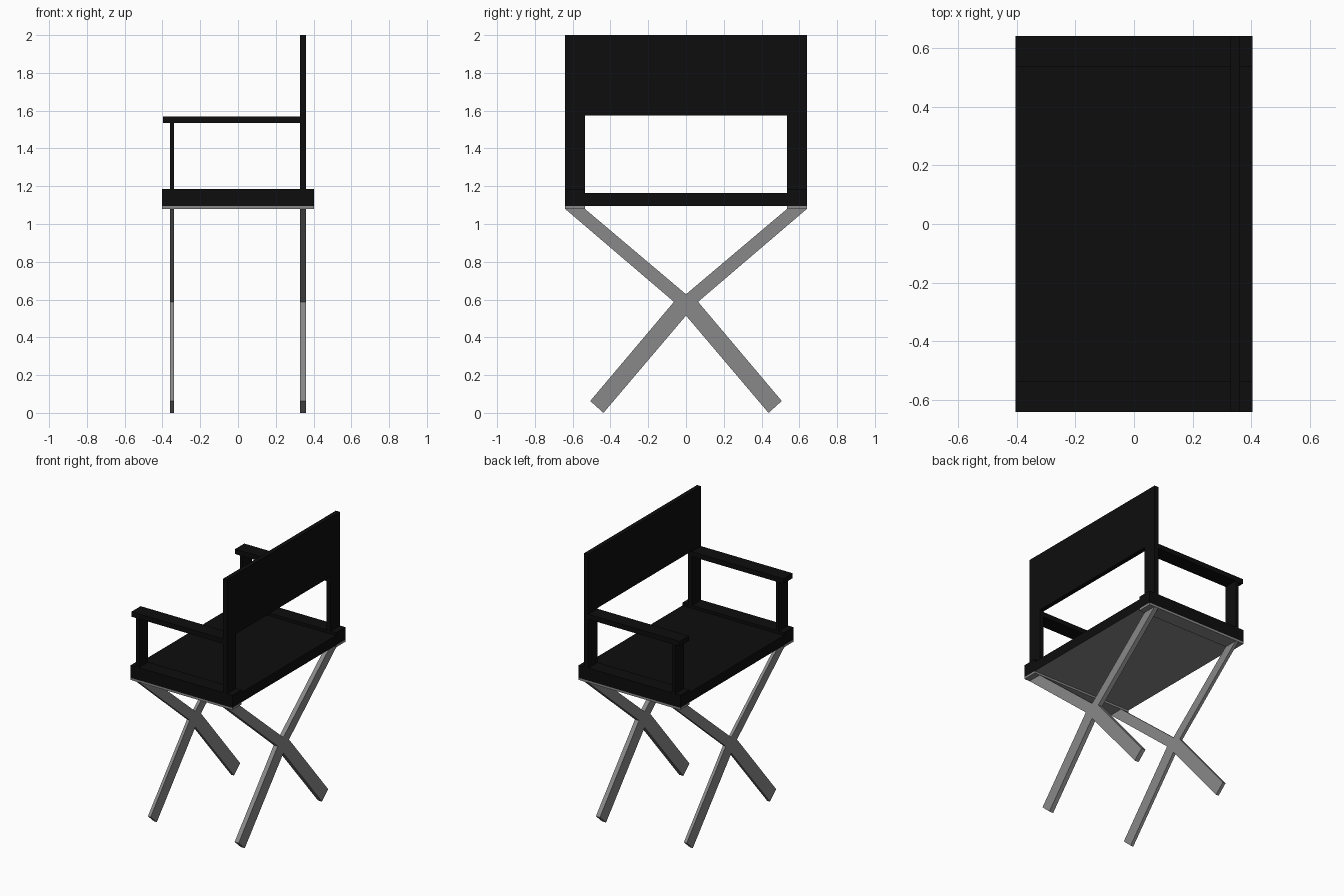
import bpy
import bmesh

cube = bpy.data.objects.get("Cube")
if cube:
    bpy.data.objects.remove(cube, do_unlink=True)


def material(name, value):
    m = bpy.data.materials.new(name)
    m.use_nodes = True
    color = (value, value, value, 1)
    m.diffuse_color = color
    m.node_tree.nodes["Principled BSDF"].inputs["Base Color"].default_value = color
    return m


black = material("black", 0.004)
gray = material("gray", 0.25)


def prism(name, outline, x0, x1, *mats):
    """Extrude a (y, z) outline from x0 to x1."""
    bm = bmesh.new()
    base = bm.faces.new([bm.verts.new((x0, y, z)) for y, z in outline])
    ext = bmesh.ops.extrude_face_region(bm, geom=[base])
    moved = [v for v in ext["geom"] if isinstance(v, bmesh.types.BMVert)]
    bmesh.ops.translate(bm, verts=moved, vec=(x1 - x0, 0, 0))
    bmesh.ops.recalc_face_normals(bm, faces=bm.faces)
    mesh = bpy.data.meshes.new(name)
    bm.to_mesh(mesh)
    bm.free()
    for m in mats:
        mesh.materials.append(m)
    obj = bpy.data.objects.new(name, mesh)
    bpy.context.collection.objects.link(obj)
    return obj


def box(name, x, y, z, *mats):
    outline = [(y[0], z[0]), (y[1], z[0]), (y[1], z[1]), (y[0], z[1])]
    return prism(name, outline, x[0], x[1], *mats)


OUT, IN = 0.64, 0.535
DEPTH = (-0.403, 0.403)
FRONT = (-0.36, -0.338)
BACK = (0.328, 0.36)

# Seat, with a gray underside
seat = box("seat", DEPTH, (-IN, IN), (1.095, 1.165), black, gray)
for face in seat.data.polygons:
    if face.normal.z < -0.9:
        face.material_index = 1

# Backrest panel
box("backrest", BACK, (-OUT, OUT), (1.575, 2.0), black)

# Side rails, posts and armrests
for side, s in (("right", -1), ("left", 1)):
    y = sorted((s * IN, s * OUT))
    box(side + "_seat_rail", DEPTH, y, (1.095, 1.185), black)
    box(side + "_rail_base", DEPTH, y, (1.08, 1.095), gray)
    box(side + "_front_post", FRONT, y, (1.185, 1.535), black)
    box(side + "_back_post", BACK, y, (1.185, 1.575), black)
    box(side + "_armrest", (-0.398, BACK[0]), y, (1.535, 1.57), black)

# Crossed legs: half outline mirrored across the middle
half = [(0, 0.628), (IN, 1.08), (OUT, 1.08), (0.064, 0.588),
        (0.507, 0.063), (0.437, 0), (0, 0.515)]
cross = half + [(-y, z) for y, z in reversed(half[1:-1])]
prism("front_legs", cross, *FRONT, gray)
prism("back_legs", cross, *BACK, gray)
